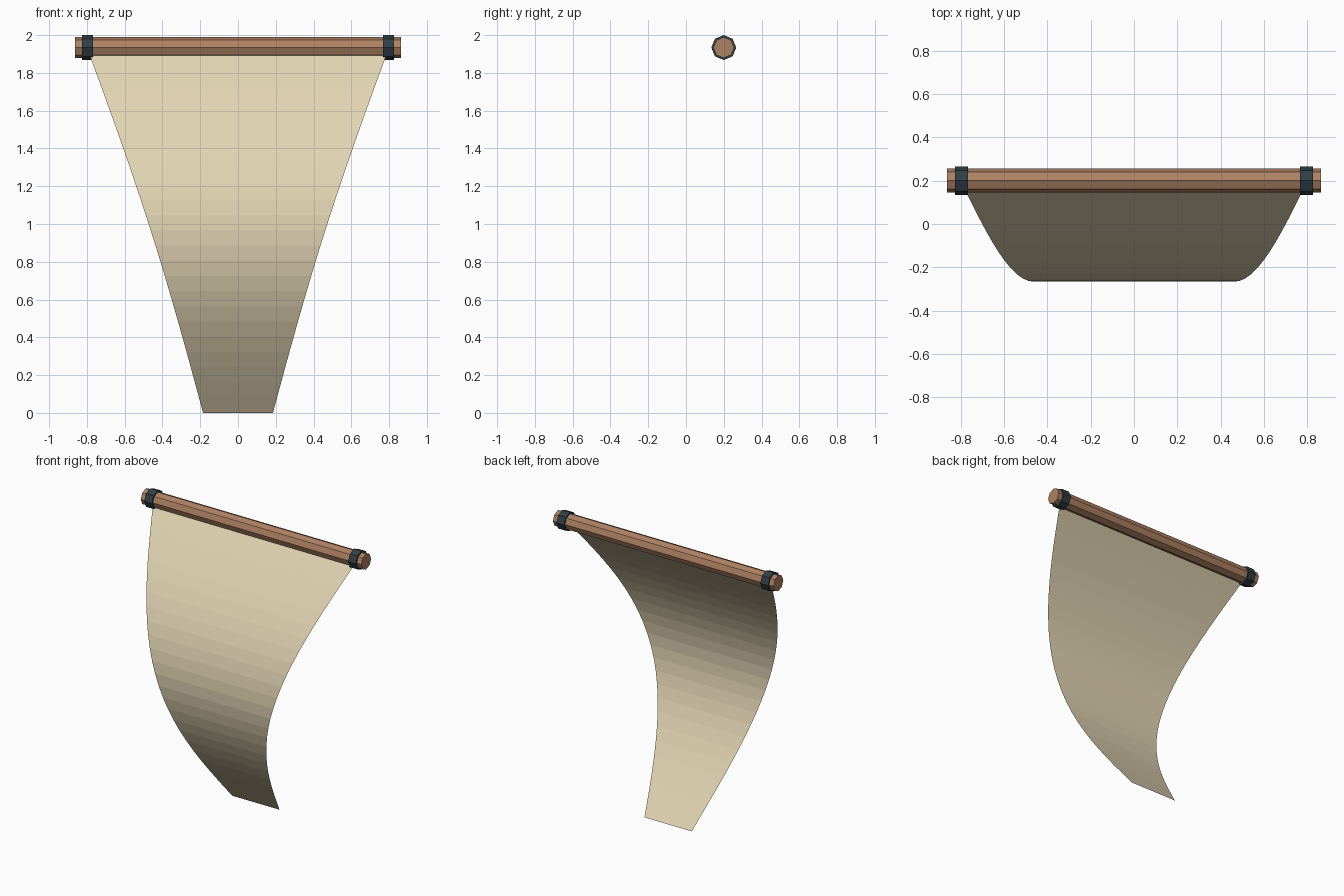
import bpy, bmesh
from math import sin, pi

if "Cube" in bpy.data.objects:
    bpy.data.objects.remove(bpy.data.objects["Cube"])

YARD_Y, YARD_Z = 0.2, 1.934


def material(name, rgb):
    m = bpy.data.materials.new(name)
    m.diffuse_color = (*rgb, 1)
    m.use_nodes = True
    m.node_tree.nodes["Principled BSDF"].inputs["Base Color"].default_value = m.diffuse_color
    return m


wood = material("wood", (0.42, 0.22, 0.125))
iron = material("dark_band", (0.03, 0.05, 0.06))
canvas = material("canvas", (0.76, 0.66, 0.45))


# Eight-sided bar lying along x, with corners on the y and z axes
def octagon_bar(name, x, radius, length, mat):
    bpy.ops.mesh.primitive_cylinder_add(vertices=8, radius=radius, depth=length,
                                        location=(x, YARD_Y, YARD_Z),
                                        rotation=(0, pi / 2, 0))
    ob = bpy.context.object
    ob.name = name
    ob.data.materials.append(mat)
    return ob


# Yard and its two lashing bands
octagon_bar("yard", 0, 0.055, 1.724, wood)
for side, label in ((-1, "left"), (1, "right")):
    octagon_bar(f"yard_band_{label}", side * 0.797, 0.066, 0.06, iron)

# Sail: a single sheet that bulges forward and tapers to the foot
ROWS = 24
bm = bmesh.new()
previous = None
for i in range(ROWS + 1):
    t = i / ROWS
    bulge = sin(pi * t)
    half = 0.185 + 0.615 * t - 0.03 * bulge
    y = YARD_Y - 0.466 * bulge
    row = [bm.verts.new((s * half, y, YARD_Z * t)) for s in (-1, 1)]
    if previous:
        bm.faces.new((previous[0], previous[1], row[1], row[0]))
    previous = row
mesh = bpy.data.meshes.new("sail")
bm.to_mesh(mesh)
bm.free()
mesh.materials.append(canvas)
sail = bpy.data.objects.new("sail", mesh)
bpy.context.collection.objects.link(sail)
